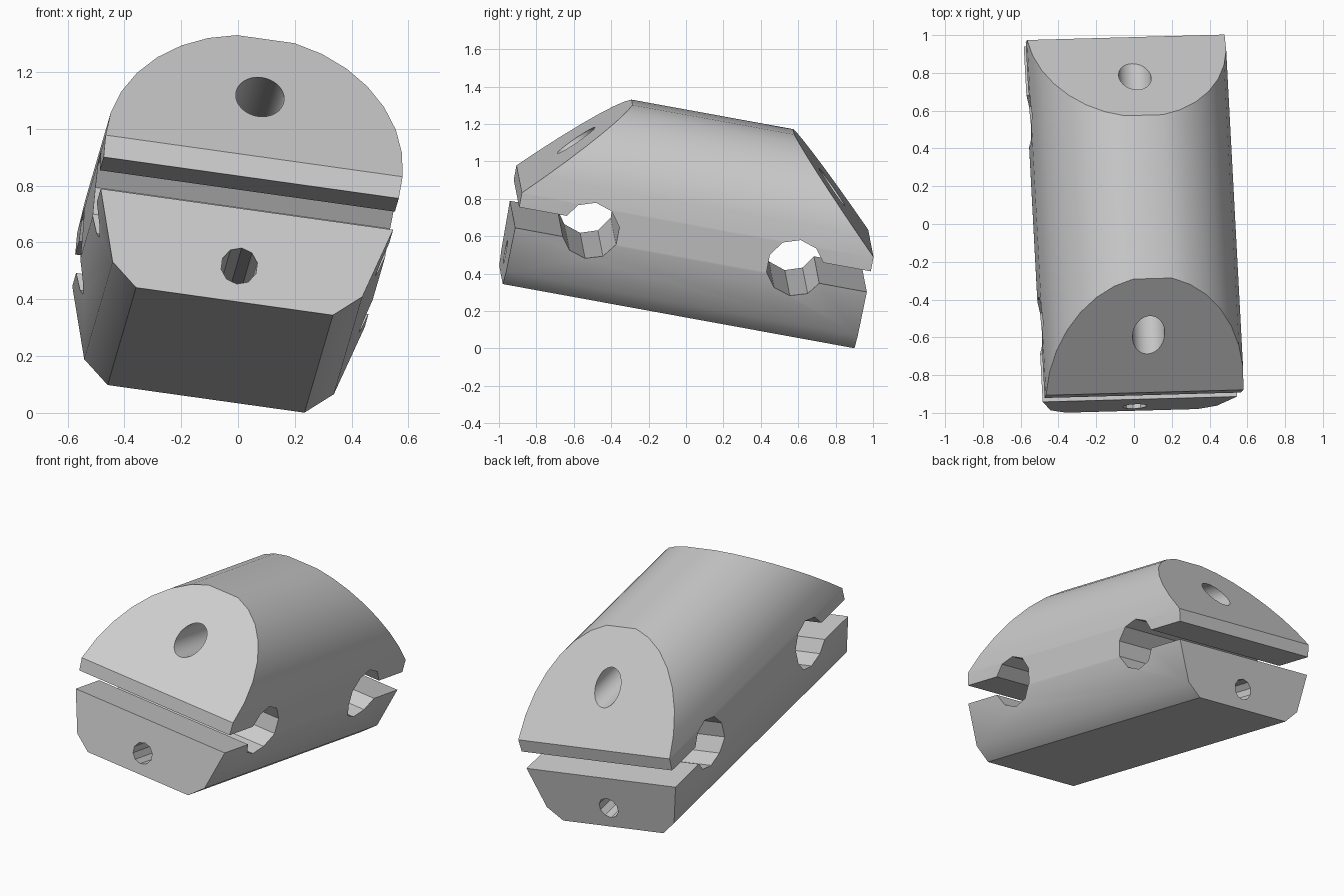
import bpy, bmesh
from math import sin, cos, pi, radians
from mathutils import Matrix, Vector

cube = bpy.data.objects.get("Cube")
if cube:
    bpy.data.objects.remove(cube, do_unlink=True)

# Sizes in the block's own frame: x across, y along, z up from the flat base
HALF_LEN = 0.957
SHOULDER = 0.525      # height where the round top and the end slopes begin
RADIUS = 0.528
JAW_Z, JAW_GAP = 0.39, 0.114

gray = bpy.data.materials.new("plain gray")
gray.use_nodes = True
color = (0.6, 0.6, 0.6, 1)
gray.diffuse_color = color
gray.node_tree.nodes["Principled BSDF"].inputs["Base Color"].default_value = color


def prism(name, points, axis, start, end):
    """Extrude a closed profile along x (points are y, z) or y (points are x, z)."""
    bm = bmesh.new()
    place = (lambda p: (start, p[0], p[1])) if axis == "x" else (lambda p: (p[0], start, p[1]))
    face = bm.faces.new([bm.verts.new(place(p)) for p in points])
    shift = Vector((end - start, 0, 0) if axis == "x" else (0, end - start, 0))
    top = bmesh.ops.extrude_face_region(bm, geom=[face])["geom"]
    bmesh.ops.translate(bm, vec=shift, verts=[v for v in top if isinstance(v, bmesh.types.BMVert)])
    bmesh.ops.recalc_face_normals(bm, faces=bm.faces)
    mesh = bpy.data.meshes.new(name)
    bm.to_mesh(mesh)
    bm.free()
    obj = bpy.data.objects.new(name, mesh)
    bpy.context.collection.objects.link(obj)
    mesh.materials.append(gray)
    return obj


def ring(cx, cz, r, sides):
    return [(cx + r * cos(pi / 2 + 2 * pi * i / sides),
             cz + r * sin(pi / 2 + 2 * pi * i / sides)) for i in range(sides)]


# Body: chamfered base below, round top with a narrow flat along the crown
half = [(0.35, 0), (0.444, 0.08), (0.52, 0.333)]
arc = [(RADIUS * cos(pi * i / 16), SHOULDER + RADIUS * sin(pi * i / 16))
       for i in range(17) if i != 8]
profile = half + arc + [(-x, z) for x, z in reversed(half)]
body = prism("clamp_block", profile, "y", -HALF_LEN, HALF_LEN)

# Slope both ends back at 45 degrees above the shoulder
bm = bmesh.new()
bm.from_mesh(body.data)
for side in (-1, 1):
    cut = bmesh.ops.bisect_plane(
        bm, geom=bm.verts[:] + bm.edges[:] + bm.faces[:], dist=1e-5,
        plane_co=(0, side * HALF_LEN, SHOULDER + 0.001),
        plane_no=(0, side, 1), clear_outer=True)
    bmesh.ops.holes_fill(bm, edges=[e for e in bm.edges if e.is_boundary])
bmesh.ops.recalc_face_normals(bm, faces=bm.faces)
bm.to_mesh(body.data)
bm.free()

# Cutters: cross holes, jaw slots opening to each end, and two long bores
cutters = []
for side in (-1, 1):
    y = side * 0.557
    cutters.append(prism("cross_hole_cutter", ring(y, JAW_Z, 0.155, 10), "x", -1, 1))
    lo, hi = JAW_Z - JAW_GAP / 2, JAW_Z + JAW_GAP / 2
    slot = [(y, lo), (side * 1.2, lo), (side * 1.2, hi), (y, hi)]
    cutters.append(prism("jaw_slot_cutter", slot, "x", -1, 1))
cutters.append(prism("upper_bore_cutter", ring(0, 0.787, 0.086, 32), "y", -1.2, 1.2))
cutters.append(prism("lower_bore_cutter", ring(0, 0.128, 0.065, 10), "y", -1.2, 1.2))

bpy.ops.object.select_all(action="DESELECT")
bpy.context.view_layer.objects.active = body
body.select_set(True)
for cutter in cutters:
    cutter.hide_render = True
    mod = body.modifiers.new("cut", "BOOLEAN")
    mod.operation, mod.solver, mod.object = "DIFFERENCE", "EXACT", cutter
    bpy.ops.object.modifier_apply(modifier=mod.name)
    bpy.data.objects.remove(cutter, do_unlink=True)

bpy.ops.object.shade_smooth_by_angle(angle=radians(35))

# Tilt the block into its resting pose
along = Vector((-0.0523, 0.9824, -0.1792)).normalized()
across = Vector((0.9899, 0.0274, -0.1389))
across = (across - along * across.dot(along)).normalized()
up = across.cross(along)
pose = Matrix((across, along, up)).transposed().to_4x4()
pose.translation = (-0.0625, -0.049, 0.221)
body.data.transform(pose)
body.data.update()
